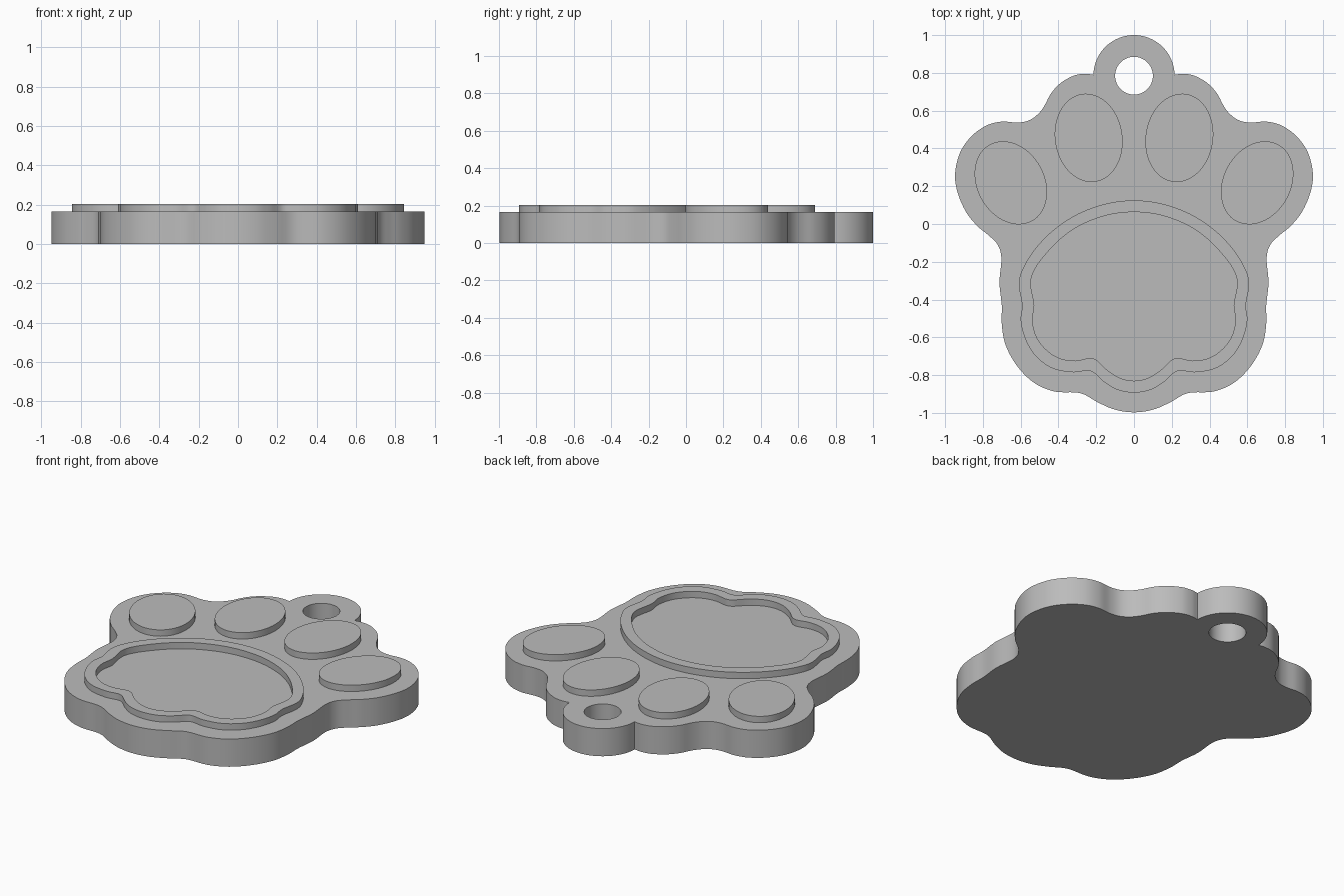
import bpy, bmesh, math
from mathutils import Vector

if "Cube" in bpy.data.objects:
    bpy.data.objects.remove(bpy.data.objects["Cube"])

BASE_TOP, PAD_TOP = 0.165, 0.203

grey = bpy.data.materials.new("grey plastic")
grey.diffuse_color = (0.5, 0.5, 0.5, 1)
grey.use_nodes = True
grey.node_tree.nodes["Principled BSDF"].inputs["Base Color"].default_value = grey.diffuse_color


def spline(points, steps=5):
    """Smooth open path through points; ends on x = 0 continue as a mirror image."""
    p = [Vector(q) for q in points]

    def beyond(end, inner):
        return Vector((-inner.x, inner.y)) if end.x == 0 else end * 2 - inner

    p = [beyond(p[0], p[1])] + p + [beyond(p[-1], p[-2])]
    out = []
    for a, b, c, d in zip(p, p[1:], p[2:], p[3:]):
        for i in range(steps):
            t = i / steps
            out.append(0.5 * (2 * b + (c - a) * t + (2 * a - 5 * b + 4 * c - d) * t * t
                              + (3 * b - a - 3 * c + d) * t ** 3))
    return out + [p[-2]]


def mirrored(half):
    """Close a right half outline running from top centre to bottom centre."""
    return half + [Vector((-q.x, q.y)) for q in reversed(half[1:-1])]


def ellipse(cx, cy, rx, ry, tilt=0.0, n=64):
    c, s = math.cos(tilt), math.sin(tilt)
    pts = [(rx * math.cos(2 * math.pi * i / n), ry * math.sin(2 * math.pi * i / n)) for i in range(n)]
    return [Vector((cx + x * c - y * s, cy + x * s + y * c)) for x, y in pts]


def slab(name, outlines, z0, z1):
    """Extrude closed outlines; inner outlines become holes."""
    curve = bpy.data.curves.new(name, 'CURVE')
    curve.dimensions = '2D'
    curve.fill_mode = 'BOTH'
    curve.extrude = (z1 - z0) / 2
    for pts in outlines:
        s = curve.splines.new('POLY')
        s.points.add(len(pts) - 1)
        for sp, q in zip(s.points, pts):
            sp.co = (q.x, q.y, 0, 1)
        s.use_cyclic_u = True
    obj = bpy.data.objects.new(name, curve)
    bpy.context.collection.objects.link(obj)
    bpy.ops.object.select_all(action='DESELECT')
    obj.select_set(True)
    bpy.context.view_layer.objects.active = obj
    bpy.ops.object.convert(target='MESH')
    obj = bpy.context.view_layer.objects.active
    bm = bmesh.new()
    bm.from_mesh(obj.data)
    bmesh.ops.remove_doubles(bm, verts=bm.verts, dist=1e-5)
    bmesh.ops.recalc_face_normals(bm, faces=bm.faces)
    bmesh.ops.translate(bm, verts=bm.verts, vec=(0, 0, (z0 + z1) / 2))
    bm.to_mesh(obj.data)
    bm.free()
    obj.data.materials.clear()
    obj.data.materials.append(grey)
    bpy.ops.object.shade_smooth_by_angle(angle=math.radians(30))
    return obj


# Base plate with round hanging tab and hole
tab = [Vector((0.215 * math.sin(a), 0.785 + 0.215 * math.cos(a)))
       for a in (math.pi / 2 * i / 20 for i in range(20))]
side = spline([
    (0.215, 0.79), (0.26, 0.795), (0.32, 0.785), (0.39, 0.745), (0.44, 0.69), (0.475, 0.625),
    (0.51, 0.58), (0.56, 0.547), (0.62, 0.537), (0.70, 0.542), (0.78, 0.522), (0.86, 0.465),
    (0.92, 0.38), (0.947, 0.27), (0.935, 0.17), (0.89, 0.065), (0.83, -0.01), (0.77, -0.06),
    (0.722, -0.11), (0.702, -0.18), (0.712, -0.31), (0.70, -0.43), (0.70, -0.53),
    (0.68, -0.64), (0.62, -0.75), (0.53, -0.84), (0.42, -0.887), (0.285, -0.895),
    (0.19, -0.945), (0.10, -0.983), (0, -0.997)])
slab("base_plate", [mirrored(tab + side), ellipse(0, 0.785, 0.1, 0.1)], 0, BASE_TOP)

# Raised rim around the main pad
rim_outer = spline([
    (0, 0.125), (0.15, 0.107), (0.3, 0.052), (0.43, -0.035), (0.53, -0.14), (0.59, -0.24),
    (0.61, -0.32), (0.592, -0.43), (0.60, -0.51), (0.575, -0.61), (0.52, -0.7), (0.43, -0.765),
    (0.32, -0.785), (0.23, -0.778), (0.16, -0.835), (0.09, -0.877), (0, -0.893)])
rim_inner = spline([
    (0, 0.063), (0.14, 0.047), (0.28, -0.005), (0.39, -0.08), (0.48, -0.175), (0.53, -0.25),
    (0.547, -0.32), (0.528, -0.43), (0.538, -0.51), (0.515, -0.6), (0.46, -0.67), (0.39, -0.712),
    (0.31, -0.724), (0.215, -0.712), (0.14, -0.775), (0.07, -0.817), (0, -0.83)])
slab("main_pad_rim", [mirrored(rim_outer), mirrored(rim_inner)], BASE_TOP, PAD_TOP)

# Four toe pads, mirrored left and right
for label, m in (("right", 1), ("left", -1)):
    slab(label + "_inner_toe", [ellipse(m * 0.24, 0.456, 0.1785, 0.235, -m * math.radians(8.7))],
         BASE_TOP, PAD_TOP)
    slab(label + "_outer_toe", [ellipse(m * 0.652, 0.218, 0.178, 0.2315, -m * math.radians(29))],
         BASE_TOP, PAD_TOP)
